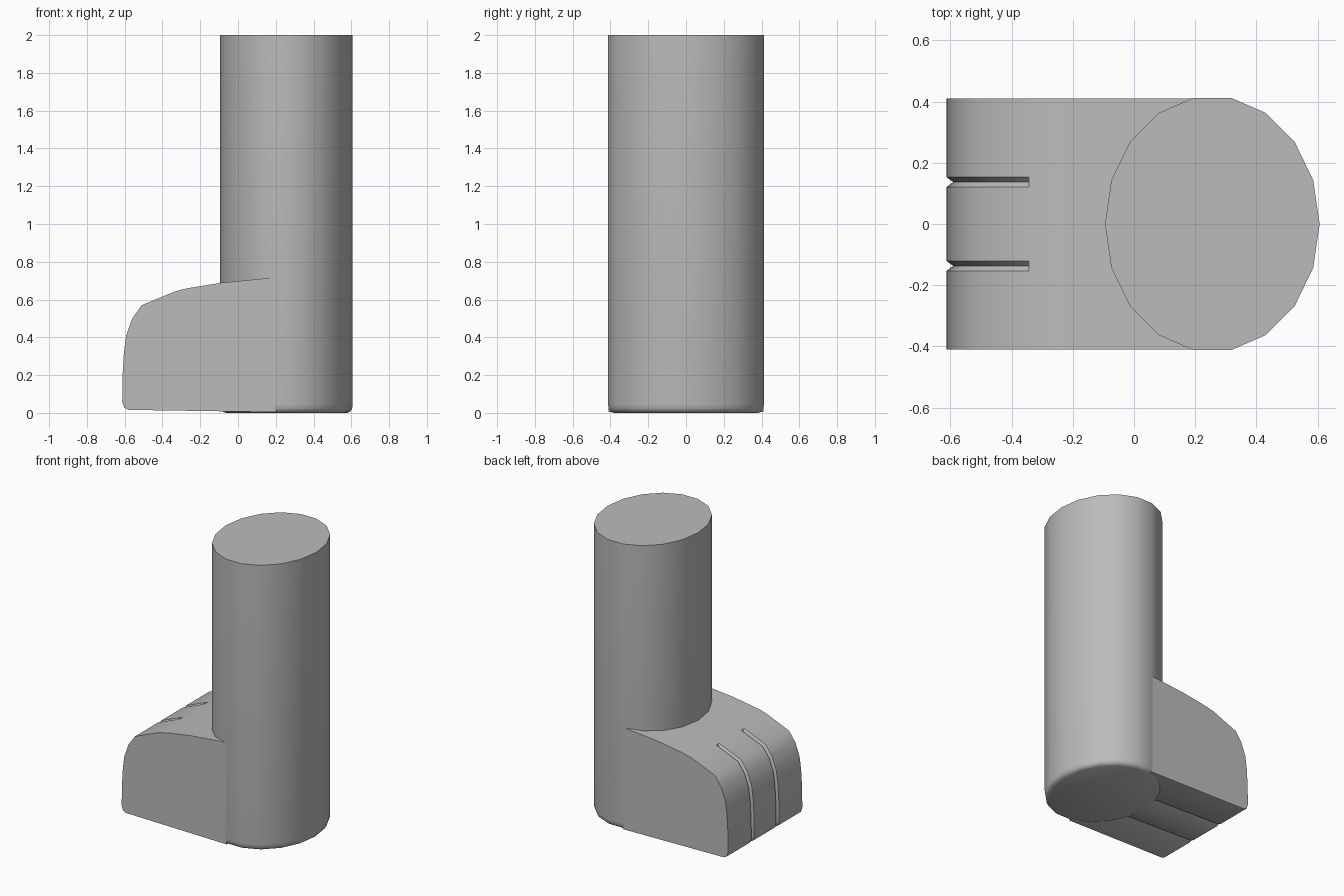
import bpy, bmesh, math

cube = bpy.data.objects.get("Cube")
if cube:
    bpy.data.objects.remove(cube, do_unlink=True)

grey = bpy.data.materials.new("plain grey")
grey.use_nodes = True
COLOR = (0.5, 0.5, 0.5, 1)
grey.diffuse_color = COLOR
grey.node_tree.nodes["Principled BSDF"].inputs["Base Color"].default_value = COLOR


def finish(name, bm, angle):
    """Turn a bmesh into a smooth shaded object with sharp edges."""
    bmesh.ops.recalc_face_normals(bm, faces=bm.faces)
    mesh = bpy.data.meshes.new(name)
    bm.to_mesh(mesh)
    bm.free()
    mesh.materials.append(grey)
    obj = bpy.data.objects.new(name, mesh)
    bpy.context.collection.objects.link(obj)
    bpy.ops.object.select_all(action="DESELECT")
    obj.select_set(True)
    bpy.context.view_layer.objects.active = obj
    bpy.ops.object.shade_smooth_by_angle(angle=math.radians(angle))
    return obj


# Leg: tall oval column with a rounded lower rim
SIDES = 18
bm = bmesh.new()
rings = []
for inset, z in [(0.03, 0), (0.012, 0.008), (0.003, 0.022), (0, 0.045), (0, 2)]:
    ring = []
    for i in range(SIDES):
        a = math.tau * i / SIDES
        ring.append(bm.verts.new((0.256 + (0.351 - inset) * math.cos(a),
                                  (0.419 - inset) * math.sin(a), z)))
    rings.append(ring)
for low, high in zip(rings, rings[1:]):
    for i in range(SIDES):
        j = (i + 1) % SIDES
        bm.faces.new((low[i], low[j], high[j], high[i]))
bm.faces.new(rings[0])
bm.faces.new(rings[-1])
finish("leg", bm, 35)

# Foot: side profile swept across the width, pressed in along two toe grooves
profile = [(0.2, 0.004), (-0.58, 0.016), (-0.603, 0.028), (-0.613, 0.06),
           (-0.611, 0.2), (-0.604, 0.32), (-0.592, 0.41), (-0.56, 0.5),
           (-0.51, 0.57), (-0.36, 0.632), (-0.343, 0.639), (-0.31, 0.65),
           (-0.25, 0.663), (-0.08, 0.69), (0.195, 0.717)]
GROOVE_START, GROOVE_END, DEPTH = 1, 9, 0.022
GROOVE_Y, GROOVE_HALF = 0.137, 0.016


def pressed(k):
    """Profile point moved inward, square to the outline."""
    (x0, z0), (x, z), (x1, z1) = profile[k - 1], profile[k], profile[k + 1]
    dx, dz = x1 - x0, z1 - z0
    length = math.hypot(dx, dz)
    return x + DEPTH * dz / length, z - DEPTH * dx / length


half = [(GROOVE_Y - GROOVE_HALF, False), (GROOVE_Y, True),
        (GROOVE_Y + GROOVE_HALF, False), (0.41, False)]
stations = [(-y, g) for y, g in reversed(half)] + half
bm = bmesh.new()
columns = []
for y, groove in stations:
    column = []
    for k, (x, z) in enumerate(profile):
        if groove and GROOVE_START <= k <= GROOVE_END:
            x, z = pressed(k)
        column.append(bm.verts.new((x, y, z)))
    columns.append(column)
for a, b in zip(columns, columns[1:]):
    for k in range(len(profile)):
        n = (k + 1) % len(profile)
        bm.faces.new((a[k], a[n], b[n], b[k]))
bm.faces.new(columns[0])
bm.faces.new(columns[-1])
finish("foot", bm, 35)
